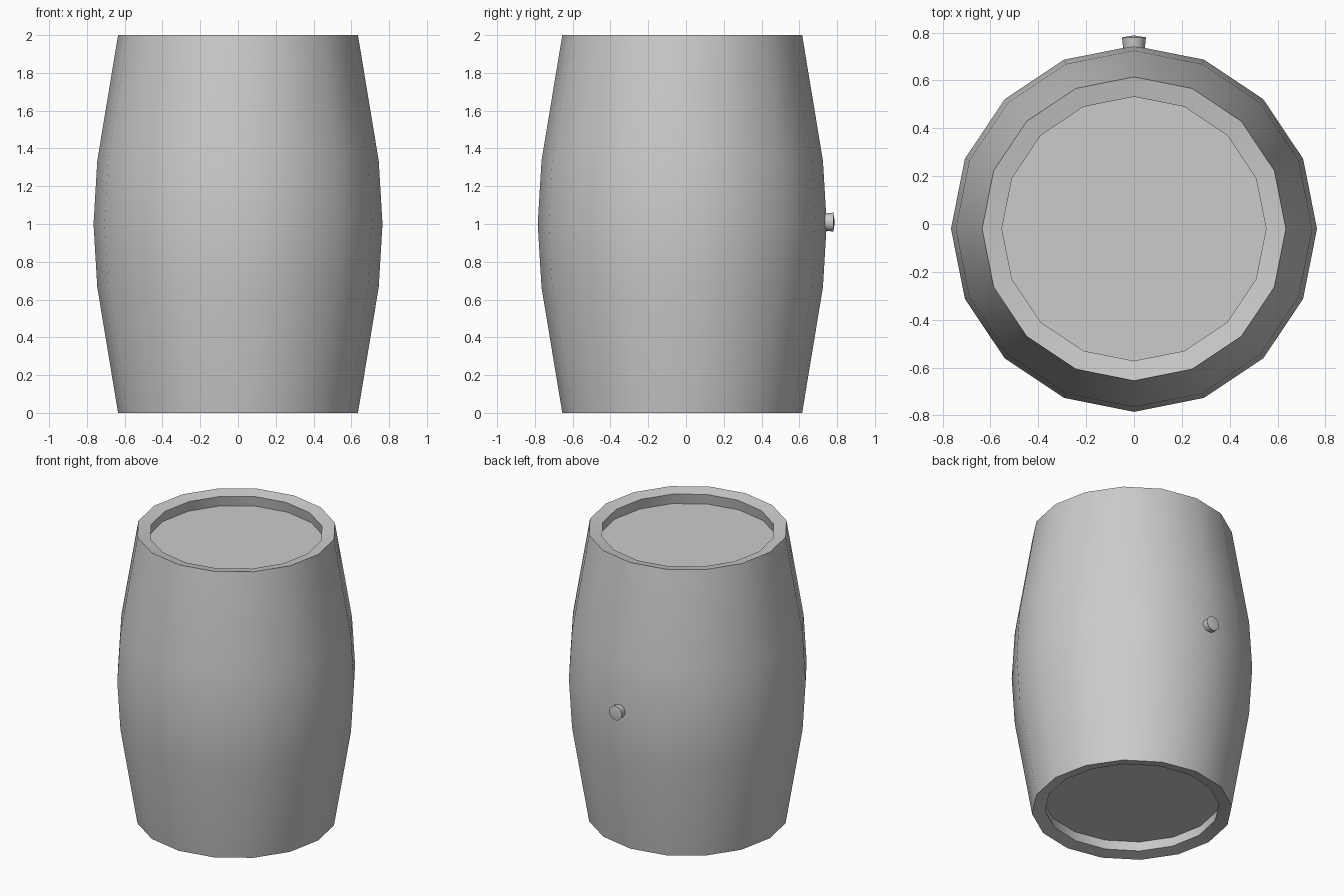
import bpy, bmesh
from math import radians, sin, cos, tau
from mathutils import Matrix

if "Cube" in bpy.data.objects:
    bpy.data.objects.remove(bpy.data.objects["Cube"])

AXIS_Y = -0.02   # barrel axis, shifted so the bung fits in the bounds
SIDES = 16


def revolve(name, profile, sides, matrix):
    """Lathe (radius, height) points around local z; radius 0 makes a pole."""
    bm = bmesh.new()
    rings = []
    for r, z in profile:
        if r == 0:
            rings.append([bm.verts.new((0, 0, z))] * sides)
        else:
            rings.append([bm.verts.new((r * cos(tau * i / sides), r * sin(tau * i / sides), z))
                          for i in range(sides)])
    for a, b in zip(rings, rings[1:]):
        for i in range(sides):
            j = (i + 1) % sides
            bm.faces.new(list(dict.fromkeys((a[i], a[j], b[j], b[i]))))
    bm.transform(matrix)
    bmesh.ops.recalc_face_normals(bm, faces=bm.faces)
    mesh = bpy.data.meshes.new(name)
    bm.to_mesh(mesh)
    bm.free()
    obj = bpy.data.objects.new(name, mesh)
    bpy.context.collection.objects.link(obj)
    bpy.ops.object.select_all(action='DESELECT')
    obj.select_set(True)
    bpy.context.view_layer.objects.active = obj
    bpy.ops.object.shade_smooth_by_angle(angle=radians(30))
    return obj


# Barrel: one closed profile with staves, sloping rims and recessed heads
half = [(0.765, 1.0), (0.745, 1.335), (0.635, 2.0), (0.552, 1.983), (0.565, 1.91), (0, 1.91)]
profile = [(r, 2 - z) for r, z in reversed(half[1:])] + half
revolve("barrel_body", profile, SIDES, Matrix.Translation((0, AXIS_Y, 0)))

# Bung: small flared plug on the back of the belly
bung = [(0, 0.70), (0.042, 0.70), (0.05, 0.78), (0, 0.788)]
revolve("bung", bung, 12, Matrix.Translation((0, 0, 1.01)) @ Matrix.Rotation(radians(-90), 4, 'X'))
